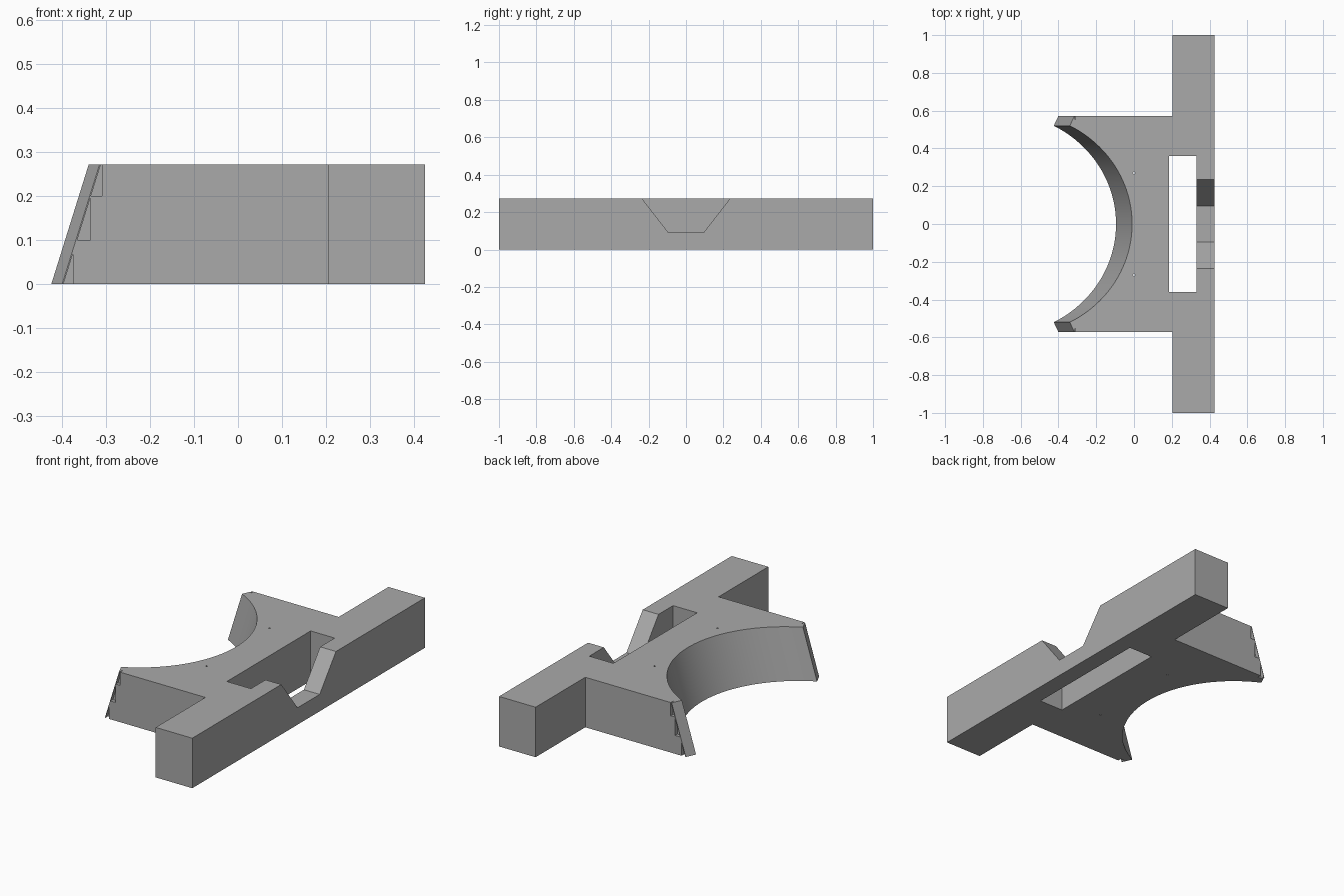
import bpy, bmesh, math

if "Cube" in bpy.data.objects:
    bpy.data.objects.remove(bpy.data.objects["Cube"])

HEIGHT = 0.272
LEAN = 0.085          # shift in x of the sloped end from bottom to top

grey = bpy.data.materials.new("plain grey")
grey.use_nodes = True
colour = (0.4, 0.4, 0.4, 1)
grey.diffuse_color = colour
grey.node_tree.nodes["Principled BSDF"].inputs["Base Color"].default_value = colour


def prism(name, lower, upper):
    """Solid joining two matching 3D outlines."""
    bm = bmesh.new()
    a = [bm.verts.new(p) for p in lower]
    b = [bm.verts.new(p) for p in upper]
    n = len(a)
    bm.faces.new(a[::-1])
    bm.faces.new(b)
    for i in range(n):
        j = (i + 1) % n
        bm.faces.new((a[i], a[j], b[j], b[i]))
    bmesh.ops.recalc_face_normals(bm, faces=bm.faces)
    mesh = bpy.data.meshes.new(name)
    bm.to_mesh(mesh)
    bm.free()
    mesh.materials.append(grey)
    obj = bpy.data.objects.new(name, mesh)
    bpy.context.scene.collection.objects.link(obj)
    return obj


def extruded(name, outline, axis, start, stop):
    """Extrude a 2D outline along one axis."""
    def place(d):
        return [(*p[:axis], d, *p[axis:]) for p in outline]
    return prism(name, place(start), place(stop))


# Body outline: crossbar, block and horns, with a leaning cradle arc
half = [(0.425, 1), (0.205, 1), (0.205, 0.573)]
rx, ry, tip = 0.615, 0.587, 0.52
end = math.asin(tip / ry)
steps = 48
arc = []
for i in range(steps + 1):
    t = end - 2 * end * i / steps
    arc.append((-0.095 - rx * (1 - math.cos(t)), ry * math.sin(t)))
leaning = [(-0.40, 0.573)] + arc + [(-0.40, -0.573)]
mirrored = [(x, -y) for x, y in reversed(half)]
lower = [(x, y, 0) for x, y in half + leaning + mirrored]
upper = [(x, y, HEIGHT) for x, y in half]
upper += [(x + LEAN, y, HEIGHT) for x, y in leaning]
upper += [(x, y, HEIGHT) for x, y in mirrored]
body = prism("cradle_body", lower, upper)

# Long slot through the block
cutters = [extruded("slot", [(0.185, -0.36), (0.33, -0.36), (0.33, 0.36), (0.185, 0.36)],
                    2, -0.1, 0.4)]

# Tapered notch in the outer wall
cutters.append(extruded("wall_notch", [(-0.095, 0.092), (0.095, 0.092), (0.235, HEIGHT),
                                       (0.235, 0.4), (-0.235, 0.4), (-0.235, HEIGHT)],
                        0, 0.3, 0.5))

# Stepped triangular recesses beside the sloped horn ends
for x, z in [(-0.375, -0.01), (-0.336, 0.1), (-0.309, 0.2)]:
    foot = -0.397 + LEAN * z / HEIGHT
    peak = (x + 0.397) * HEIGHT / LEAN
    for side in (-1, 1):
        cutters.append(extruded("horn_recess", [(foot, z), (x, z), (x, peak)],
                                1, side * 0.553, side * 0.6))

# Pin holes
for side in (-1, 1):
    ring = [(0.005 * math.cos(k * math.pi / 4), side * 0.27 + 0.005 * math.sin(k * math.pi / 4))
            for k in range(8)]
    cutters.append(extruded("pin_hole", ring, 2, -0.1, 0.4))

# Carve the body
for cutter in cutters:
    cutter.hide_render = True
    mod = body.modifiers.new(cutter.name, "BOOLEAN")
    mod.operation = "DIFFERENCE"
    mod.solver = "EXACT"
    mod.object = cutter
bpy.context.view_layer.update()
carved = bpy.data.meshes.new_from_object(
    body.evaluated_get(bpy.context.evaluated_depsgraph_get()))
body.modifiers.clear()
body.data = carved
for cutter in cutters:
    bpy.data.objects.remove(cutter)

bpy.ops.object.select_all(action="DESELECT")
body.select_set(True)
bpy.context.view_layer.objects.active = body
bpy.ops.object.shade_smooth_by_angle(angle=math.radians(30))
